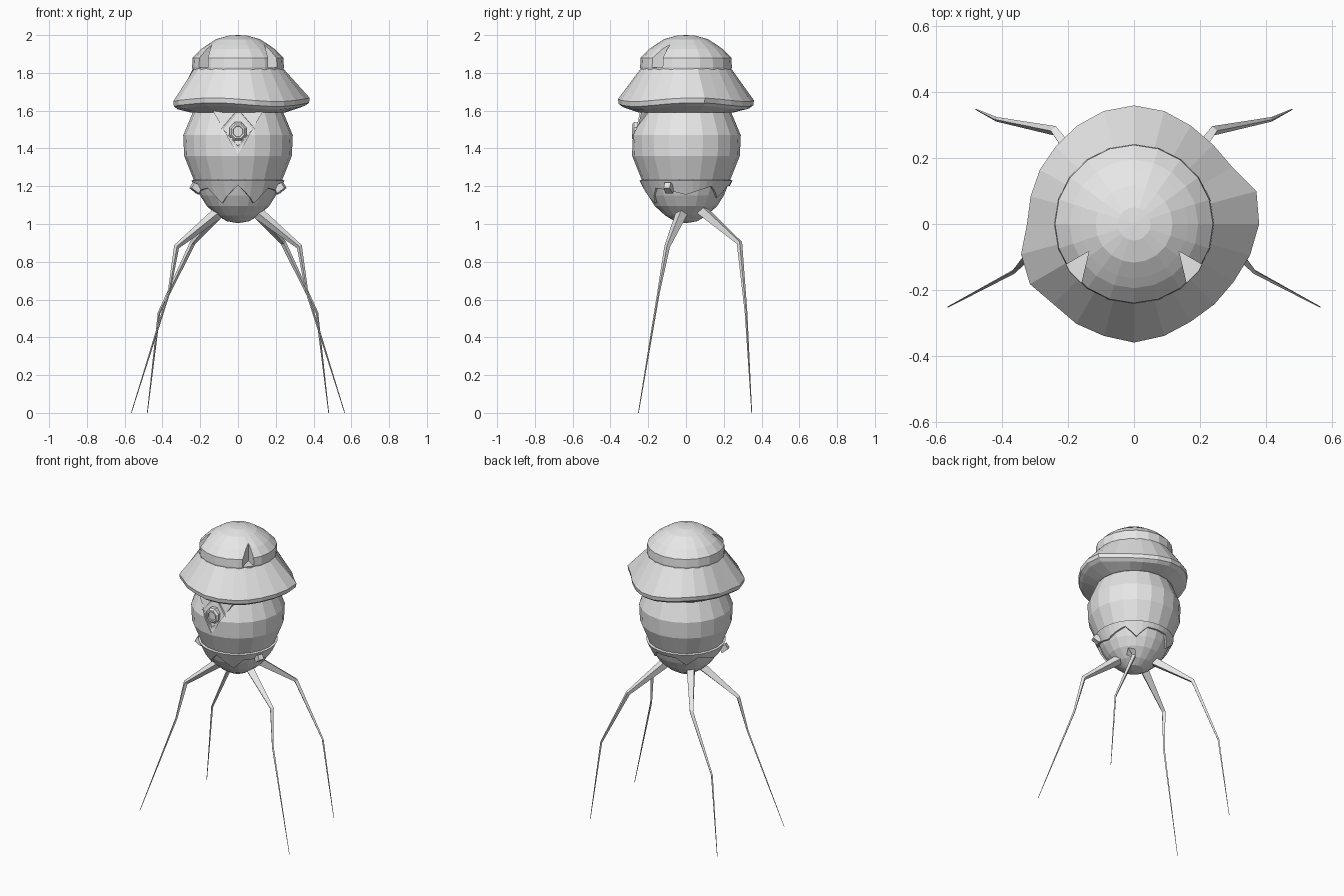
import bpy, bmesh, math
from mathutils import Vector

if "Cube" in bpy.data.objects:
    bpy.data.objects.remove(bpy.data.objects["Cube"])

GREY = (0.8, 0.8, 0.8, 1)
mat = bpy.data.materials.new("plain grey")
mat.use_nodes = True
mat.diffuse_color = GREY
mat.node_tree.nodes["Principled BSDF"].inputs["Base Color"].default_value = GREY


def finish(name, bm):
    bmesh.ops.remove_doubles(bm, verts=bm.verts, dist=1e-5)
    bmesh.ops.recalc_face_normals(bm, faces=bm.faces)
    me = bpy.data.meshes.new(name)
    bm.to_mesh(me)
    bm.free()
    me.materials.append(mat)
    ob = bpy.data.objects.new(name, me)
    bpy.context.collection.objects.link(ob)
    return ob


def loft(name, rings, cyclic=False):
    """Skin equal-length rings; end rings are capped unless cyclic."""
    bm = bmesh.new()
    rows = [[bm.verts.new(p) for p in ring] for ring in rings]
    n = len(rows[0])
    pairs = list(zip(rows, rows[1:])) + ([(rows[-1], rows[0])] if cyclic else [])
    for a, b in pairs:
        for i in range(n):
            j = (i + 1) % n
            bm.faces.new((a[i], a[j], b[j], b[i]))
    if not cyclic:
        bm.faces.new(rows[0])
        bm.faces.new(rows[-1])
    return finish(name, bm)


def ring(r, z, n=20):
    """Circle starting at the front (-y)."""
    return [(r * math.sin(math.tau * i / n), -r * math.cos(math.tau * i / n), z) for i in range(n)]


def cut(ob, cutter):
    cutter.hide_render = True
    mod = ob.modifiers.new("cut", "BOOLEAN")
    mod.operation = "DIFFERENCE"
    mod.solver = "EXACT"
    mod.object = cutter
    bpy.context.view_layer.objects.active = ob
    bpy.ops.object.modifier_apply(modifier=mod.name)
    bpy.data.objects.remove(cutter)


def interp(pts, x):
    for (x0, y0), (x1, y1) in zip(pts, pts[1:]):
        if x <= x1:
            return y0 + (y1 - y0) * (x - x0) / (x1 - x0)
    return pts[-1][1]


def bar(name, p, q, w0, w1, sides=4):
    """Tapered straight bar."""
    p, q = Vector(p), Vector(q)
    rot = (q - p).to_track_quat("Z", "Y")
    def section(c, w):
        return [c + rot @ Vector((w * math.cos(math.tau * (i + .5) / sides),
                                  w * math.sin(math.tau * (i + .5) / sides), 0))
                for i in range(sides)]
    return loft(name, [section(p, w0), section(q, w1)])


# Egg shaped body
BODY = [(.004, 1.005), (.06, 1.015), (.11, 1.045), (.165, 1.095), (.2, 1.15), (.235, 1.235),
        (.285, 1.36), (.29, 1.47), (.24, 1.59), (.2, 1.65)]
body = loft("body", [ring(r, z) for r, z in BODY])


# Sloping face plate sunk into the front of the body
def face_y(z):
    return -.285 + (z - 1.37) * .217


TRI = [(-.14, 1.61), (.14, 1.61), (0, 1.37)]
front = [(x, face_y(z), z) for x, z in TRI]
cut(body, loft("face_cutter", [front, [(x, y - .2, z) for x, y, z in front]]))
loft("face_plate", [front, [(x, y + .08, z) for x, y, z in front]])

# Raised diamond frame around the eye
DIAMOND = [(0, 1.6), (.085, 1.5), (0, 1.405), (-.085, 1.5)]
for i in range(4):
    (x0, z0), (x1, z1) = DIAMOND[i], DIAMOND[(i + 1) % 4]
    bar("eye_frame", (x0, face_y(z0), z0), (x1, face_y(z1), z1), .008, .008)


# Stepped eye block
def eye_ring(r, y):
    return [(r * math.cos(math.tau * (i + .5) / 8), y, 1.49 + 1.1 * r * math.sin(math.tau * (i + .5) / 8))
            for i in range(8)]


loft("eye", [eye_ring(.048, -.23), eye_ring(.048, -.275), eye_ring(.038, -.287),
             eye_ring(.028, -.287), eye_ring(.026, -.278)])

# Toothed collar round the lower body
TEETH = [(0, 1.205), (27, 1.11), (45, 1.19), (63, 1.18), (90, 1.155),
         (126, 1.2), (144, 1.14), (162, 1.2), (180, 1.2)]
RADIUS = [(z, r) for r, z in BODY]
inner_top, outer_top, outer_low, inner_low = [], [], [], []
for i in range(40):
    deg = i * 9
    a = math.radians(deg)
    z = interp(TEETH, min(deg, 360 - deg))
    d = Vector((math.sin(a), -math.cos(a), 0))
    r = interp(RADIUS, z)
    for row, rad, h in ((inner_top, .22, 1.238), (outer_top, .246, 1.23),
                        (outer_low, r + .010, z), (inner_low, r - .02, z)):
        row.append(d * rad + Vector((0, 0, h)))
loft("toothed_collar", [inner_top, outer_top, outer_low, inner_low], cyclic=True)

# Collar clasps
for s in (-1, 1):
    bar("collar_clasp", (s * .205, -.085, 1.18), (s * .243, -.1, 1.205), .03, .024)

# Uneven hat brim, radii counted anticlockwise from +x
RIM = [.38, .385, .345, .34, .345, .355, .36, .355, .345, .335, .33, .325,
       .325, .355, .365, .345, .35, .352, .36, .352, .343, .345, .35, .365]


def brim_ring(scale, dz):
    out = []
    for i, r in enumerate(RIM):
        a = math.tau * i / 24
        z = 1.658 + .010 * math.sin(3 * a + 1.2) + dz
        out.append((r * scale * math.cos(a), r * scale * math.sin(a), z))
    return out


def brim_circle(r, z):
    return [(r * math.cos(math.tau * i / 24), r * math.sin(math.tau * i / 24), z) for i in range(24)]


loft("hat_brim", [brim_circle(.225, 1.592), brim_circle(.25, 1.59), brim_ring(.93, -.042),
                  brim_ring(.99, -.026), brim_ring(1, 0), brim_circle(.237, 1.826)])

# Domed crown with two notches at the front corners
CROWN = [(.24, 1.81), (.243, 1.83), (.24, 1.88), (.195, 1.926), (.165, 1.947), (.117, 1.978),
         (.05, 1.997), (.003, 2.0)]
crown = loft("hat_crown", [ring(r, z) for r, z in CROWN])
for s in (-1, 1):
    notch = [(s * .137, -.083), (s * .275, -.163), (s * .18, -.265)]
    cut(crown, loft("notch_cutter", [[(x, y, z) for x, y in notch] for z in (1.828, 2.1)]))

# Four jointed legs tapering to points
LEGS = {"front_leg": [(.085, -.015, 1.075), (.325, -.1, .88), (.365, -.145, .64), (.565, -.252, 0)],
        "back_leg": [(.085, .07, 1.085), (.24, .283, .9), (.418, .318, .53), (.48, .348, 0)]}
WIDTHS = [.034, .015, .007, .002]
for name, path in LEGS.items():
    for s, side in ((1, "left"), (-1, "right")):
        pts = [Vector((s * x, y, z)) for x, y, z in path]
        rings = []
        for i, p in enumerate(pts):
            d = (pts[min(i + 1, 3)] - pts[max(i - 1, 0)]).normalized()
            u = d.cross(Vector((0, 1, 0))).normalized()
            v = d.cross(u)
            w = WIDTHS[i]
            rings.append([p + u * w, p + v * w, p - u * w, p - v * w])
        for q in rings[3]:
            q.z = 0
        loft(side + "_" + name, rings)
